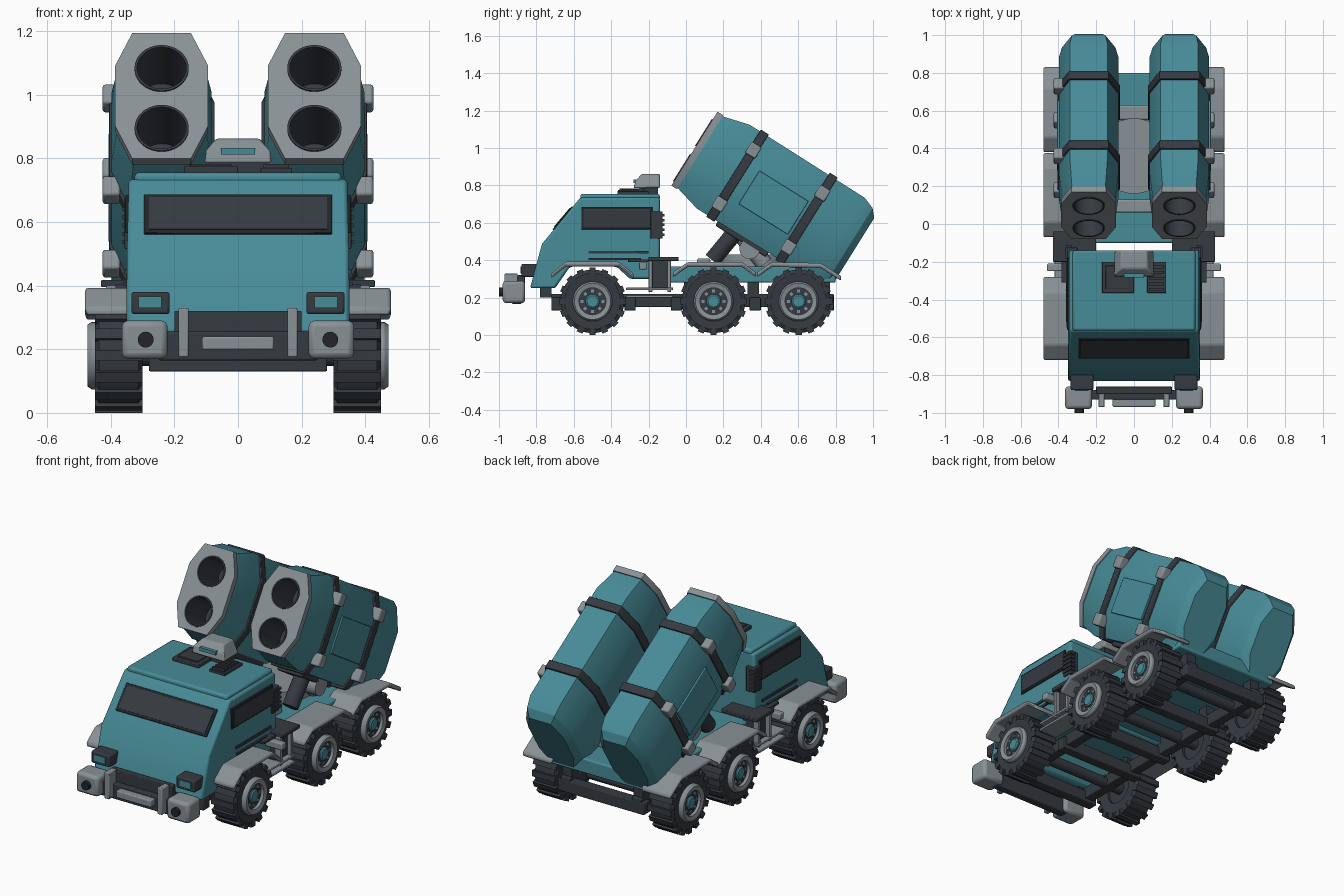
import bpy, bmesh, math
from mathutils import Matrix, Vector

if "Cube" in bpy.data.objects:
    bpy.data.objects.remove(bpy.data.objects["Cube"])


def material(name, rgb):
    m = bpy.data.materials.new(name)
    m.use_nodes = True
    m.diffuse_color = (*rgb, 1)
    m.node_tree.nodes["Principled BSDF"].inputs["Base Color"].default_value = (*rgb, 1)
    return m


TEAL = material("teal paint", (0.064, 0.262, 0.315))
DARK = material("dark grey", (0.036, 0.043, 0.053))
BLACK = material("near black", (0.016, 0.018, 0.022))
LIGHT = material("light grey", (0.25, 0.285, 0.305))
ID = Matrix.Identity(4)
SHARP = math.radians(25)


def finish(name, bm, mat, frame=ID, bevel=0.0):
    bmesh.ops.remove_doubles(bm, verts=bm.verts, dist=1e-5)
    bmesh.ops.recalc_face_normals(bm, faces=bm.faces)
    me = bpy.data.meshes.new(name)
    bm.to_mesh(me)
    bm.free()
    me.materials.append(mat)
    me.shade_smooth()
    me.set_sharp_from_angle(angle=SHARP)
    ob = bpy.data.objects.new(name, me)
    bpy.context.collection.objects.link(ob)
    ob.matrix_world = frame
    if bevel:
        mod = ob.modifiers.new("bevel", "BEVEL")
        mod.width, mod.segments, mod.limit_method = bevel, 2, "ANGLE"
    return ob


def add_box(bm, x, y, z, frame=ID):
    size = Matrix.Diagonal((x[1] - x[0], y[1] - y[0], z[1] - z[0], 1))
    mid = Matrix.Translation((sum(x) / 2, sum(y) / 2, sum(z) / 2))
    bmesh.ops.create_cube(bm, size=1, matrix=frame @ mid @ size)


def box(name, mat, x, y, z, bevel=0.0, frame=ID):
    bm = bmesh.new()
    add_box(bm, x, y, z)
    return finish(name, bm, mat, frame, bevel)


def pair(name, mat, x, y, z, bevel=0.0, frame=ID):
    box("left_" + name, mat, x, y, z, bevel, frame)
    box("right_" + name, mat, (-x[1], -x[0]), y, z, bevel, frame)


def loft(sections, closed=False):
    bm = bmesh.new()
    rings = [[bm.verts.new(p) for p in s] for s in sections]
    n = len(rings[0])
    for a, b in zip(rings, rings[1:] + (rings[:1] if closed else [])):
        for i in range(n):
            bm.faces.new((a[i], a[(i + 1) % n], b[(i + 1) % n], b[i]))
    if not closed:
        bm.faces.new(rings[0])
        bm.faces.new(rings[-1])
    return bm


def extrude(profile, x0, x1):
    return loft([[(x, y, z) for y, z in profile] for x in (x0, x1)])


def lathe(profile, n=32):
    # closed (x, radius) outline spun about the x axis
    turns = [2 * math.pi * i / n for i in range(n)]
    return loft([[(x, r * math.cos(a), r * math.sin(a)) for x, r in profile]
                 for a in turns], True)


def rod(name, mat, a, b, r, n=16):
    a, b = Vector(a), Vector(b)
    bm = bmesh.new()
    bmesh.ops.create_cone(bm, cap_ends=True, segments=n, radius1=r, radius2=r, depth=(b - a).length)
    turn = (b - a).to_track_quat("Z", "Y").to_matrix().to_4x4()
    return finish(name, bm, mat, Matrix.Translation((a + b) / 2) @ turn)


# Cab shell with wheel arches, narrowing at the roof
cab = extrude([(-.834, .25), (-.77, .487), (-.565, .735), (-.14, .735), (-.14, .3),
               (-.3, .3), (-.37, .365), (-.62, .365), (-.7, .25)], -.35, .35)
for v in cab.verts:
    if v.co.z > .7:
        v.co.x *= .98
finish("cab", cab, TEAL, bevel=.012)
box("cab_roof", TEAL, (-.325, .325), (-.565, -.14), (.72, .755), .012)

# Windows
slope = Matrix.Translation((0, -.658, .6225)) @ Matrix.Rotation(math.radians(50), 4, "X")
box("windscreen_frame", BLACK, (-.295, .295), (-.08, .08), (-.02, .006), .003, slope)
box("windscreen", DARK, (-.28, .28), (-.066, .066), (-.02, .009), 0, slope)
pair("side_window_frame", BLACK, (.32, .354), (-.56, -.18), (.565, .685), .003)
pair("side_window", DARK, (.32, .357), (-.548, -.192), (.577, .673))
pair("door_sill", DARK, (.33, .356), (-.52, -.2), (.435, .45))
pair("door_step", DARK, (.33, .36), (-.52, -.24), (.4, .412))
pair("side_grille", DARK, (.3, .356), (-.19, -.125), (.515, .66), .004)
for i in range(5):
    z = .53 + i * .026
    pair("grille_slat", DARK, (.33, .363), (-.185, -.115), (z, z + .013))

# Front face and bumper
pair("headlight_frame", DARK, (.215, .335), (-.88, -.78), (.31, .38), .008)
pair("headlight", TEAL, (.24, .312), (-.885, -.8), (.33, .365))
box("front_grille", DARK, (-.2, .2), (-.9, -.86), (.25, .32), .004)
box("bumper_beam", DARK, (-.25, .25), (-.93, -.88), (.165, .255), .006)
pair("bumper_corner", LIGHT, (.222, .365), (-.98, -.86), (.17, .29), .018)
pair("bumper_post", LIGHT, (.155, .187), (-.97, -.9), (.175, .33), .005)
box("bumper_plate", LIGHT, (-.113, .113), (-.968, -.92), (.198, .24), .006)
for s in (1, -1):
    rod("fog_lamp", BLACK, (s * .29, -1, .23), (s * .29, -.97, .23), .025)

# Roof equipment
box("roof_hatch", DARK, (-.17, 0), (-.365, -.2), (.75, .775), .004)
box("roof_hatch_lid", DARK, (-.15, -.02), (-.345, -.22), (.76, .782), .003)
box("roof_vent", DARK, (.07, .17), (-.365, -.2), (.75, .77), .003)
for i in range(5):
    y = -.355 + i * .03
    box("vent_slat", DARK, (.08, .16), (y, y + .015), (.76, .782))
box("sensor_mount", DARK, (-.09, .09), (-.25, -.15), (.75, .79))
sensor = extrude([(-.28, .785), (-.27, .825), (-.235, .862), (-.14, .862), (-.14, .785)], -.105, .105)
for v in sensor.verts:
    if v.co.z > .85:
        v.co.x *= .65
finish("sensor_housing", sensor, LIGHT, bevel=.008)
box("sensor_lens", TEAL, (-.053, .053), (-.282, -.26), (.812, .832))

# Chassis and bed
pair("chassis_rail", DARK, (.2, .26), (-.72, .79), (.15, .22), .005)
for y in (-.69, -.3, -.05, .37, .76):
    box("cross_member", DARK, (-.28, .28), (y - .03, y + .03), (.13, .2), .005)
for y in (-.75, .02, .36, .74):
    pair("bed_mount", DARK, (.2, .26), (y - .03, y + .03), (.2, .3))
box("bed", TEAL, (-.34, .34), (-.1, .8), (.28, .365), .008)

# Equipment behind the cab doors
pair("side_platform", DARK, (.2, .43), (-.2, -.04), (.395, .418), .004)
pair("platform_ledge", DARK, (.33, .385), (-.31, -.18), (.39, .405), .003)
pair("tank", DARK, (.31, .39), (-.2, -.08), (.24, .4), .008)
for y in (-.2, -.1):
    pair("tank_post", LIGHT, (.38, .415), (y, y + .02), (.23, .4), .003)
for z in (.2, .24):
    pair("side_step", LIGHT, (.3, .42), (-.32, -.07), (z, z + .014), .003)
pair("filler_cap", LIGHT, (.35, .46), (-.25, -.21), (.35, .39), .006)

# Fenders
arches = {"front": [(-.72, .33), (-.64, .393), (-.36, .393), (-.28, .328)],
          "middle": [(-.07, .335), (.01, .39), (.3, .39), (.375, .335)],
          "rear": [(.38, .335), (.46, .39), (.72, .385), (.83, .315)]}
for place, top in arches.items():
    for s in (1, -1):
        under = [(y, z - .026) for y, z in reversed(top)]
        finish(place + "_fender", extrude(top + under, s * .29, s * .48), LIGHT, bevel=.01)

# Wheels: shared meshes placed six times
tyre = lathe([(-.07, .09), (-.075, .15), (-.062, .17), (.062, .17), (.075, .15), (.07, .1), (.03, .09)])
for i in range(16):
    add_box(tyre, (-.075, .075), (-.017, .017), (.15, .18), Matrix.Rotation(i * math.pi / 8, 4, "X"))
disc = lathe([(-.055, 0), (-.055, .1), (.074, .1), (.074, 0)])
rim = lathe([(.03, .106), (.085, .106), (.098, .097), (.092, .072), (.03, .072)])
for i in range(8):
    add_box(rim, (.05, .08), (-.008, .008), (.047, .063), Matrix.Rotation(i * math.pi / 4, 4, "X"))
hub = lathe([(.04, 0), (.04, .038), (.08, .038), (.086, .03), (.086, 0)], 16)
parts = [finish("tyre", tyre, DARK), finish("wheel_disc", disc, DARK),
         finish("wheel_rim", rim, LIGHT), finish("wheel_hub", hub, TEAL)]
for y in (-.5, .147, .602):
    rod("axle", DARK, (-.33, y, .18), (.33, y, .18), .032)
    for side in (0, 1):
        place = Matrix.Translation(((.375, -.375)[side], y, .18)) @ Matrix.Rotation(side * math.pi, 4, "Z")
        for p in parts:
            ob = p.copy()
            bpy.context.collection.objects.link(ob)
            ob.matrix_world = place
for p in parts:
    bpy.data.objects.remove(p)

# Turntable and elevating arms
rod("turntable", LIGHT, (0, .36, .355), (0, .36, .43), .2, 32)
box("turntable_back", LIGHT, (-.16, .16), (.55, .63), (.36, .42), .01)
box("front_crossbar", LIGHT, (-.2, .2), (.06, .13), (.36, .41), .01)
tilt = Matrix.Rotation(math.radians(-32), 4, "X")
pair("cradle", DARK, (.14, .3), (.3, .62), (-.29, -.24), .008, Matrix.Translation((0, .055, .99)) @ tilt)
for s in (1, -1):
    rod("lift_arm", DARK, (s * .24, .14, .4), (s * .24, .28, .57), .045)
    rod("lift_piston", LIGHT, (s * .2, .42, .38), (s * .2, .26, .58), .045)
    rod("arm_pivot", LIGHT, (s * .17, .34, .46), (s * .3, .34, .46), .055)


def section(s, w, h):
    half = [(w, -h * .48), (w, h * .48), (w * .63, h), (-w * .63, h)]
    return [(x, s, t) for x, t in half + [(-x, -t) for x, t in half]]


def drill(ob, cutters):
    # cut the bores, then keep the result as plain geometry
    for c in cutters:
        mod = ob.modifiers.new("bore", "BOOLEAN")
        mod.operation, mod.solver, mod.object = "DIFFERENCE", "EXACT", c
    bpy.context.view_layer.update()
    me = bpy.data.meshes.new_from_object(ob.evaluated_get(bpy.context.evaluated_depsgraph_get()))
    me.set_sharp_from_angle(angle=SHARP)
    ob.modifiers.clear()
    ob.data = me


# Twin launch pods
for side in (1, -1):
    pod = Matrix.Translation((side * .24, .055, .99)) @ tilt
    body = finish("pod_body", loft([section(.02, .14, .225), section(.17, .157, .265),
                                    section(.9, .157, .26), section(.965, .142, .235),
                                    section(1.0, .112, .195)]), TEAL, pod)
    plate = finish("pod_front_plate", loft([section(-.012, .146, .233), section(.024, .146, .233)]),
                   LIGHT, pod)
    cutters = []
    for t in (.1, -.122):
        bore = pod @ Matrix.Translation((0, 0, t)) @ Matrix.Rotation(math.pi / 2, 4, "Z")
        cutters.append(finish("bore_cutter", lathe([(-.1, 0), (-.1, .081), (.206, .081), (.206, 0)]), DARK, bore))
        finish("launch_tube", lathe([(-.017, .085), (-.017, .077), (.2, .077), (.2, 0),
                                     (.21, 0), (.21, .085)], 40), DARK, bore)
    for ob in (body, plate):
        drill(ob, cutters)
    for c in cutters:
        bpy.data.objects.remove(c)
    # straps, clasps and side panels
    for s in (.26, .695):
        finish("pod_strap", loft([section(s - .025, .166, .275), section(s + .025, .166, .275)]), DARK, pod, .003)
        for t in (.16, -.18):
            x = sorted((side * .13, side * .185))
            box("strap_clasp", LIGHT, x, (s - .032, s + .032), (t - .035, t + .035), .008, pod)
    box("pod_side_panel", TEAL, sorted((side * .1, side * .167)), (.345, .655), (-.125, .085), .003, pod)
